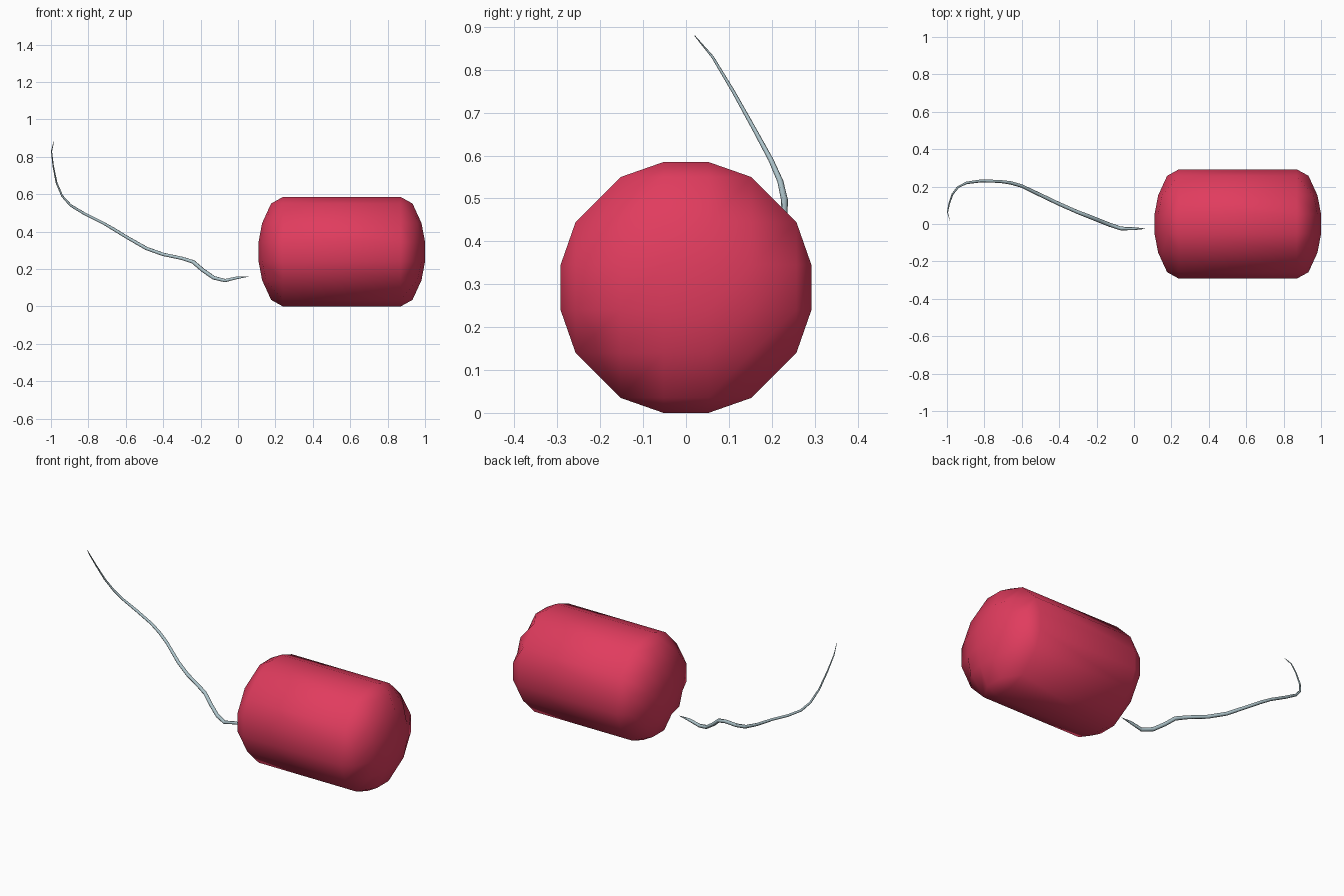
import bpy, bmesh, math

if "Cube" in bpy.data.objects:
    bpy.data.objects.remove(bpy.data.objects["Cube"])


def material(name, rgb):
    m = bpy.data.materials.new(name)
    m.diffuse_color = (*rgb, 1)
    m.use_nodes = True
    m.node_tree.nodes["Principled BSDF"].inputs["Base Color"].default_value = m.diffuse_color
    return m


red = material("red", (0.75, 0.045, 0.112))
grey = material("blue grey", (0.42, 0.55, 0.59))

# Body: drum along x, each end a shallow dome on a coarse square grid
A, B, C, D = 0.0525, 0.1525, 0.2575, 0.2925
LEVELS = [-D, -C, -B, -A, A, B, C, D]
REACH = [D, C, B, A]           # outermost level allowed for |y| = A, B, C, D
LIMIT = dict(zip((A, B, C, D), REACH))
PROFILE = [(0, 0), (0.08, 0), (0.166, 0.02), (0.22, 0.042),
           (0.268, 0.07), (0.292, 0.13), (1, 0.13)]


def dome(r):
    for (r0, d0), (r1, d1) in zip(PROFILE, PROFILE[1:]):
        if r <= r1:
            return d0 + (d1 - d0) * (r - r0) / (r1 - r0)


bm = bmesh.new()
rims = []
for tip, inward in ((0.11, 1), (1.0, -1)):
    grid = {}
    for i, y in enumerate(LEVELS):
        for j, z in enumerate(LEVELS):
            if abs(z) <= LIMIT[abs(y)]:
                x = tip + inward * dome(math.hypot(y, z))
                grid[i, j] = bm.verts.new((x, y, z + D))
    for i in range(7):
        for j in range(7):
            cell = [grid[k] for k in ((i, j), (i + 1, j), (i + 1, j + 1), (i, j + 1)) if k in grid]
            if len(cell) >= 3:
                bm.faces.new(cell)
    rim = [v for k, v in grid.items() if abs(LEVELS[k[1]]) == LIMIT[abs(LEVELS[k[0]])]]
    rims.append(sorted(rim, key=lambda v: math.atan2(v.co.z - D, v.co.y)))
n = len(rims[0])
for i in range(n):
    j = (i + 1) % n
    bm.faces.new((rims[0][i], rims[0][j], rims[1][j], rims[1][i]))
bmesh.ops.recalc_face_normals(bm, faces=bm.faces)
for f in bm.faces:
    f.smooth = True
mesh = bpy.data.meshes.new("body")
bm.to_mesh(mesh)
bm.free()
mesh.materials.append(red)
bpy.context.collection.objects.link(bpy.data.objects.new("body", mesh))

# String: thin trailing wire, tapering at both ends (x, y, z, radius)
PATH = [(0.06, -0.025, 0.16, 0.001), (0, -0.025, 0.154, 0.008),
        (-0.07, -0.024, 0.138, 0.01), (-0.13, -0.004, 0.153, 0.011),
        (-0.19, 0.02, 0.195, 0.011), (-0.24, 0.04, 0.238, 0.011),
        (-0.30, 0.063, 0.257, 0.01), (-0.40, 0.107, 0.278, 0.01),
        (-0.49, 0.15, 0.31, 0.01), (-0.60, 0.203, 0.373, 0.009),
        (-0.66, 0.22, 0.41, 0.009), (-0.72, 0.228, 0.445, 0.008),
        (-0.82, 0.23, 0.495, 0.008), (-0.895, 0.22, 0.54, 0.007),
        (-0.94, 0.198, 0.59, 0.006), (-0.97, 0.16, 0.66, 0.005),
        (-0.988, 0.11, 0.75, 0.004), (-0.997, 0.062, 0.83, 0.003),
        (-0.985, 0.02, 0.88, 0.001)]
curve = bpy.data.curves.new("string", "CURVE")
curve.dimensions = "3D"
curve.bevel_depth = 1
curve.bevel_resolution = 1
curve.use_fill_caps = True
spline = curve.splines.new("POLY")
spline.points.add(len(PATH) - 1)
for p, (x, y, z, r) in zip(spline.points, PATH):
    p.co = (x, y, z, 1)
    p.radius = r
curve.materials.append(grey)
bpy.context.collection.objects.link(bpy.data.objects.new("string", curve))
